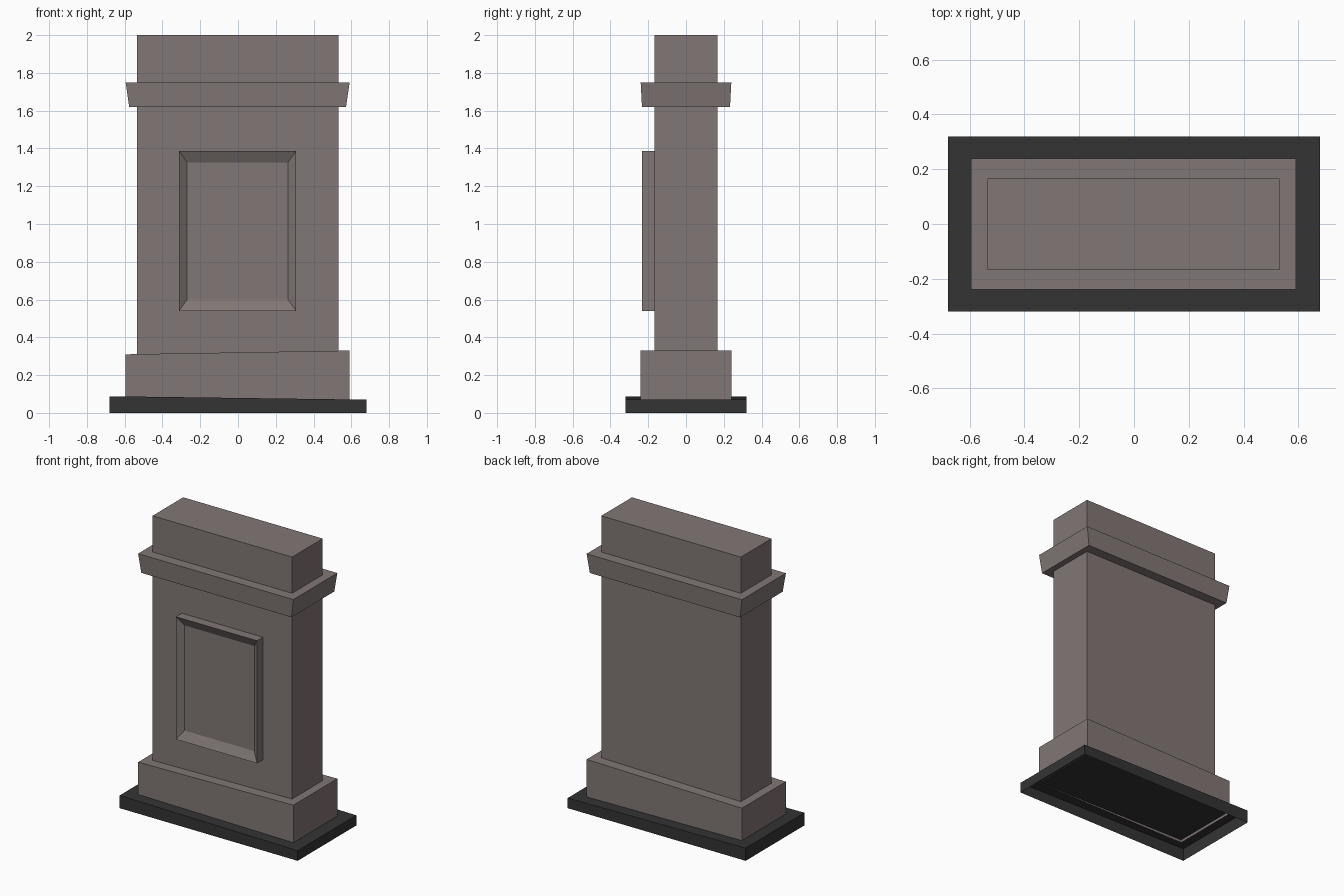
import bpy
import bmesh

old = bpy.data.objects.get("Cube")
if old:
    bpy.data.objects.remove(old, do_unlink=True)


def make_material(name, rgb):
    mat = bpy.data.materials.new(name)
    mat.use_nodes = True
    color = (*rgb, 1.0)
    mat.diffuse_color = color
    mat.node_tree.nodes["Principled BSDF"].inputs["Base Color"].default_value = color
    return mat


stone = make_material("warm grey stone", (0.22, 0.185, 0.178))
slate = make_material("dark slate", (0.034, 0.034, 0.034))


def finish(bm, name, mat):
    mesh = bpy.data.meshes.new(name)
    bm.to_mesh(mesh)
    bm.free()
    mesh.materials.append(mat)
    obj = bpy.data.objects.new(name, mesh)
    bpy.context.collection.objects.link(obj)
    return obj


def block(name, mat, x, y, z, taper=(0, 0), tilt=0, open_bottom=False):
    """Box from ranges; taper pulls in the bottom, tilt raises the top towards +x."""
    bm = bmesh.new()
    bmesh.ops.create_cube(bm, size=1)
    for v in bm.verts:
        sx, sy, top = v.co.x > 0, v.co.y > 0, v.co.z > 0
        v.co = (x[sx], y[sy], z[top])
        if top:
            v.co.z += tilt if sx else -tilt
        else:
            v.co.x -= taper[0] if sx else -taper[0]
            v.co.y -= taper[1] if sy else -taper[1]
    if open_bottom:
        bm.normal_update()
        low = [f for f in bm.faces if f.normal.z < -0.9]
        bmesh.ops.delete(bm, geom=low, context='FACES_ONLY')
    return finish(bm, name, mat)


# Stacked body, hollow where it meets the ground
block("ground_slab", slate, (-0.68, 0.68), (-0.32, 0.32), (0, 0.079),
      tilt=-0.009, open_bottom=True)
block("base_block", stone, (-0.595, 0.591), (-0.24, 0.24), (0.067, 0.32),
      tilt=0.01, open_bottom=True)
block("shaft", stone, (-0.535, 0.531), (-0.168, 0.166), (0.25, 2))
block("cornice", stone, (-0.595, 0.591), (-0.24, 0.24), (1.62, 1.75),
      taper=(0.019, 0.007))

# Raised front panel with a sloping border around its sunk centre
panel = block("front_panel", stone, (-0.312, 0.308), (-0.232, -0.16), (0.54, 1.387))
bm = bmesh.new()
bm.from_mesh(panel.data)
bm.normal_update()
face = next(f for f in bm.faces if f.normal.y < -0.9)
center = face.calc_center_median()
bmesh.ops.inset_region(bm, faces=[face], thickness=0.04, use_even_offset=True)
for v in face.verts:
    v.co.x = center.x + (0.267 if v.co.x > center.x else -0.267)
    v.co.z = center.z + (0.363 if v.co.z > center.z else -0.363)
    v.co.y = -0.2
bm.to_mesh(panel.data)
bm.free()
